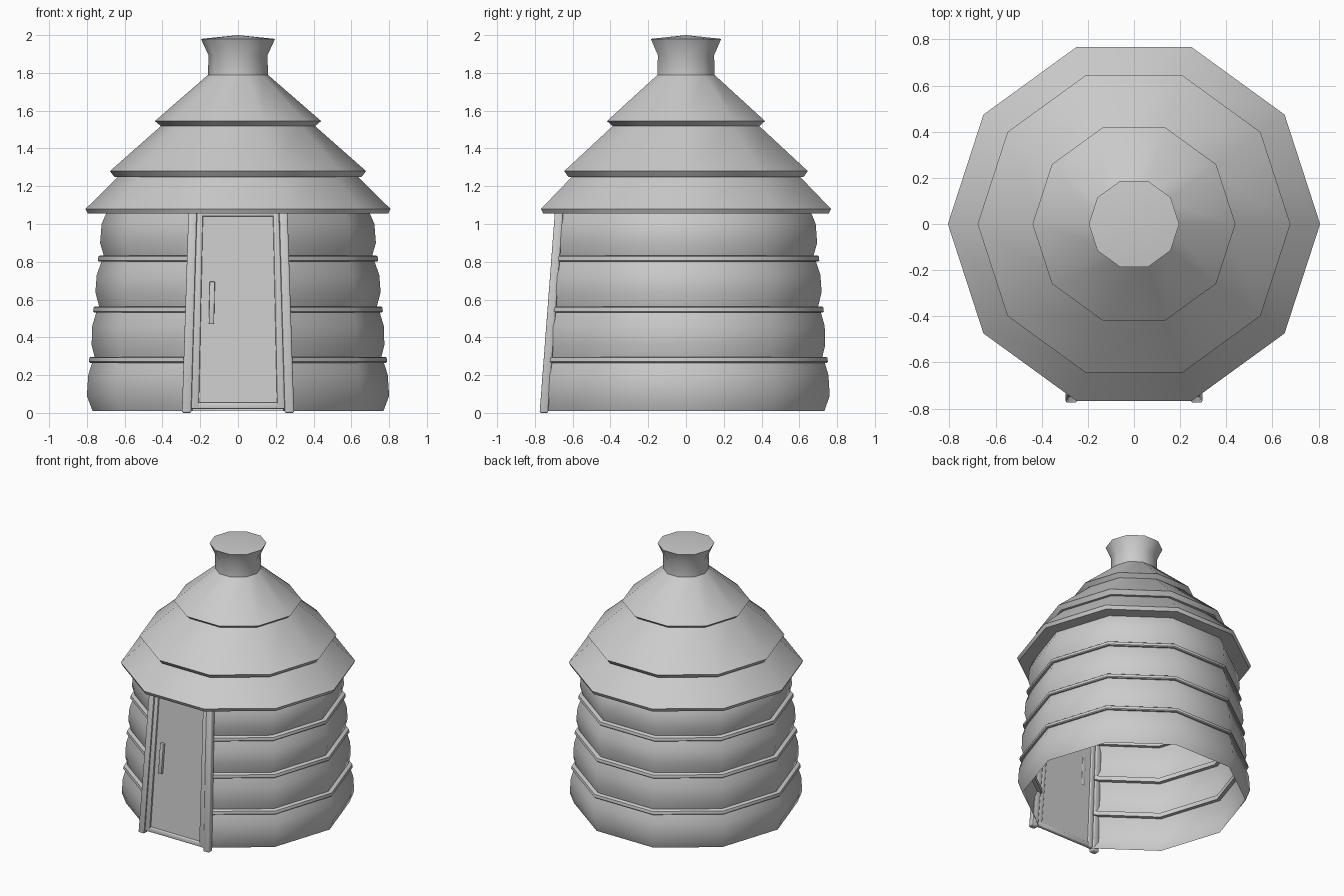
import bpy, bmesh, math

if "Cube" in bpy.data.objects:
    bpy.data.objects.remove(bpy.data.objects["Cube"])

SIDES = 10


def finish(name, verts, faces, bevel=0.0, merge=True):
    me = bpy.data.meshes.new(name)
    me.from_pydata(verts, [], faces)
    bm = bmesh.new()
    bm.from_mesh(me)
    if merge:
        bmesh.ops.remove_doubles(bm, verts=bm.verts, dist=1e-5)
    bmesh.ops.recalc_face_normals(bm, faces=bm.faces)
    if bevel:
        bmesh.ops.bevel(bm, geom=bm.edges[:], offset=bevel, segments=2, profile=0.5, affect='EDGES')
    bm.to_mesh(me)
    bm.free()
    ob = bpy.data.objects.new(name, me)
    bpy.context.collection.objects.link(ob)
    bpy.ops.object.select_all(action='DESELECT')
    ob.select_set(True)
    bpy.context.view_layer.objects.active = ob
    bpy.ops.object.shade_smooth_by_angle(angle=math.radians(45))
    return ob


def sweep(name, profile, segments, loop=False):
    """Turn an (r, z) profile round z; with 9 segments the front side stays open for the door."""
    n = len(profile)
    verts, faces = [], []
    for i in range(segments + 1):
        a = math.radians(-72 + 36 * i)
        verts += [(r * math.cos(a), r * math.sin(a), z) for r, z in profile]
    for i in range(segments):
        for j in range(n if loop else n - 1):
            k = (j + 1) % n
            faces.append((i * n + j, (i + 1) * n + j, (i + 1) * n + k, i * n + k))
    if loop:
        faces += [tuple(range(n)), tuple(range(segments * n, segments * n + n))]
    return finish(name, verts, faces)


def slab(name, quad, inset, depth, bevel):
    """Leaning slab on the door plane from an (x, z) outline."""
    def y(z):
        return -0.775 + 0.076 * z + inset
    verts = [(x, y(z), z) for x, z in quad] + [(x, y(z) + depth, z) for x, z in quad]
    faces = [(0, 1, 2, 3), (4, 5, 6, 7)]
    faces += [(i, (i + 1) % 4, 4 + (i + 1) % 4, 4 + i) for i in range(4)]
    return finish(name, verts, faces, bevel)


# bulging wall courses, each a little narrower than the one below
courses = [
    [(0.77, 0.01), (0.80, 0.09), (0.793, 0.20), (0.768, 0.28)],
    [(0.755, 0.28), (0.775, 0.36), (0.772, 0.46), (0.745, 0.55)],
    [(0.732, 0.55), (0.755, 0.64), (0.748, 0.73), (0.718, 0.815)],
    [(0.705, 0.815), (0.73, 0.90), (0.722, 1.00), (0.69, 1.075)],
]
for i, profile in enumerate(courses):
    sweep(f"wall_course_{i + 1}", profile, 9)

# binding hoops between the courses
for i, (r, z) in enumerate([(0.79, 0.281), (0.767, 0.547), (0.742, 0.817)]):
    h = 0.016
    sweep(f"hoop_{i + 1}", [(r - 0.045, z - h), (r - 0.006, z - h), (r, z - h + 0.006),
                            (r - 0.003, z + h - 0.005), (r - 0.01, z + h), (r - 0.045, z + h)], 9, True)

# stepped roof with flared top
sweep("roof", [(0.68, 1.057), (0.795, 1.055), (0.807, 1.08), (0.635, 1.25),
               (0.655, 1.25), (0.678, 1.28), (0.395, 1.53), (0.41, 1.52),
               (0.44, 1.545), (0.158, 1.79), (0.157, 1.895),
               (0.196, 1.98), (0.0, 2.0)], SIDES)

# door posts and door frame sides
for side, s in (("left", -1), ("right", 1)):
    slab(f"door_post_{side}", [(s * 0.247, 0), (s * 0.297, 0), (s * 0.262, 1.07), (s * 0.217, 1.07)],
         0.0, 0.045, 0.008)
    slab(f"frame_side_{side}", [(s * 0.207, 0.02), (s * 0.25, 0.02), (s * 0.217, 1.06), (s * 0.185, 1.06)],
         0.007, 0.03, 0.007)

# frame rails, door panel and handle
slab("frame_bottom", [(-0.24, 0.02), (0.24, 0.02), (0.239, 0.056), (-0.239, 0.056)], 0.009, 0.028, 0.007)
slab("frame_top", [(-0.21, 1.04), (0.21, 1.04), (0.21, 1.065), (-0.21, 1.065)], 0.009, 0.028, 0.005)
slab("door_panel", [(-0.225, 0.035), (0.225, 0.035), (0.2, 1.06), (-0.2, 1.06)], 0.02, 0.008, 0)
slab("door_handle", [(-0.155, 0.47), (-0.127, 0.47), (-0.122, 0.695), (-0.15, 0.695)], 0.0, 0.03, 0.004)
